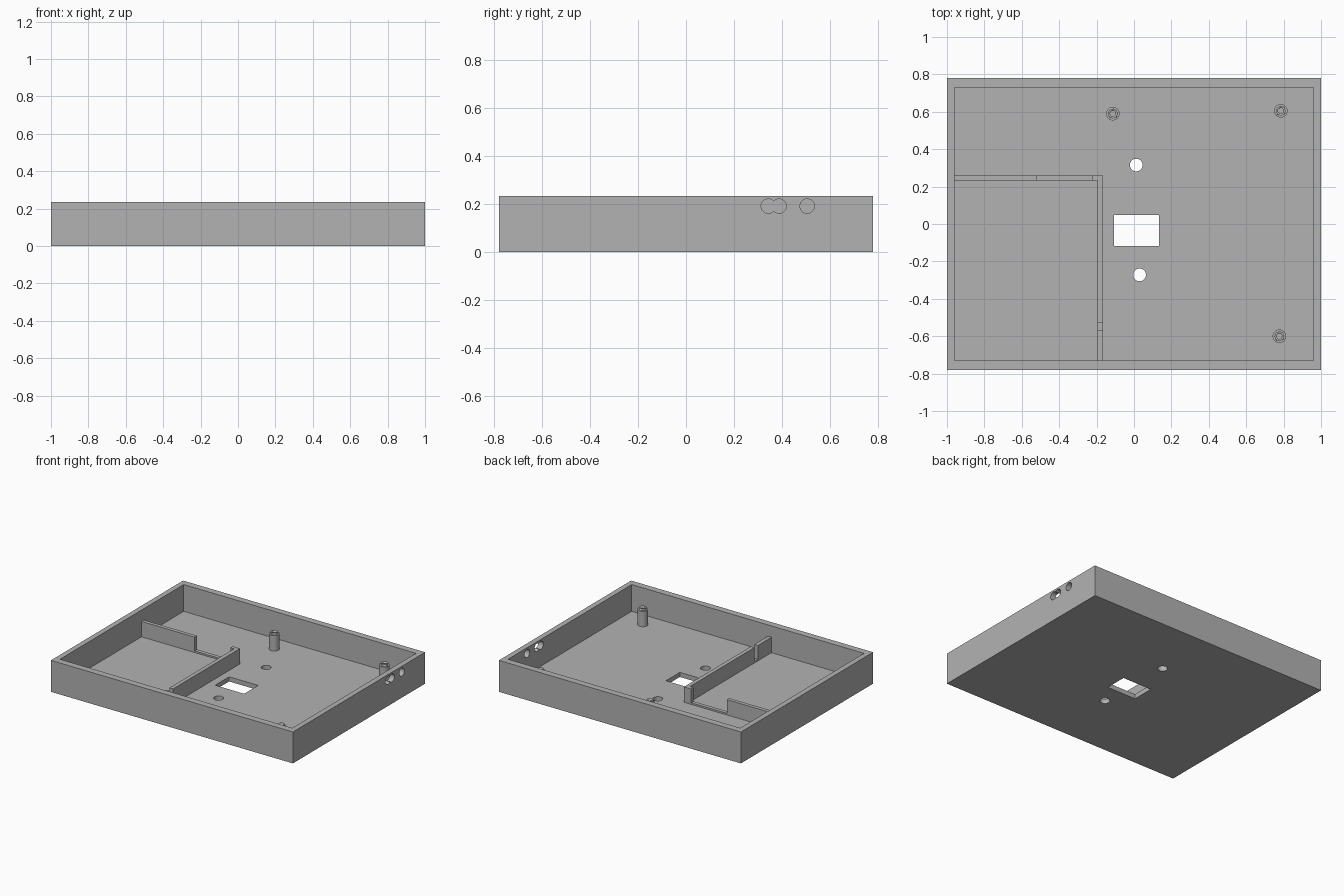
import bpy

cube = bpy.data.objects.get("Cube")
if cube:
    bpy.data.objects.remove(cube, do_unlink=True)

grey = bpy.data.materials.new("plain_grey")
grey.use_nodes = True
COLOUR = (0.45, 0.45, 0.45, 1)
grey.diffuse_color = COLOUR
grey.node_tree.nodes["Principled BSDF"].inputs["Base Color"].default_value = COLOUR

FLOOR, RIM, WALL_TOP, SILL = 0.035, 0.235, 0.15, 0.047


def box(name, x, y, z):
    """Box between the given (low, high) pairs."""
    spans = (x, y, z)
    bpy.ops.mesh.primitive_cube_add(size=1, location=[(a + b) / 2 for a, b in spans])
    ob = bpy.context.object
    ob.name = name
    ob.scale = [b - a for a, b in spans]
    bpy.ops.object.transform_apply(location=False, rotation=False, scale=True)
    ob.data.materials.append(grey)
    return ob


def cylinder(name, radius, depth, centre, rotation=(0, 0, 0)):
    bpy.ops.mesh.primitive_cylinder_add(vertices=32, radius=radius, depth=depth,
                                        location=centre, rotation=rotation)
    ob = bpy.context.object
    ob.name = name
    ob.data.materials.append(grey)
    bpy.ops.object.shade_smooth_by_angle()
    return ob


def combine(ob, other, operation="DIFFERENCE"):
    """Apply a boolean and remove the helper."""
    mod = ob.modifiers.new("cut", "BOOLEAN")
    mod.operation, mod.solver, mod.object = operation, "EXACT", other
    bpy.context.view_layer.objects.active = ob
    bpy.ops.object.modifier_apply(modifier=mod.name)
    bpy.data.objects.remove(other, do_unlink=True)


# Open tray
tray = box("tray", (-1, 1), (-0.78, 0.78), (0, RIM))
combine(tray, box("cavity", (-0.96, 0.96), (-0.73, 0.73), (FLOOR, 0.5)))

# Floor openings
combine(tray, box("window", (-0.107, 0.133), (-0.117, 0.048), (-0.1, 0.1)))
for x, y in ((0.012, 0.315), (0.03, -0.272)):
    combine(tray, cylinder("floor_hole", 0.034, 0.2, (x, y, 0)))

# Cable holes through the left wall
for y in (0.343, 0.388, 0.505):
    combine(tray, cylinder("cable_hole", 0.03, 0.2, (0.99, y, 0.192), (0, 1.5708, 0)))

# L-shaped partition with a wide gap and a narrow slot
partition = box("partition", (-0.97, -0.165), (-0.74, 0.26), (FLOOR - 0.01, WALL_TOP))
combine(partition, box("corner_space", (-1.1, -0.195), (-0.9, 0.232), (-0.1, 0.5)))
combine(partition, box("wide_gap", (-0.52, -0.225), (0.2, 0.3), (SILL, 0.5)))
combine(partition, box("narrow_slot", (-0.25, -0.1), (-0.57, -0.53), (SILL, 0.5)))
combine(tray, partition, "UNION")

# Hollow stepped mounting posts
for i, (x, y) in enumerate(((-0.113, 0.59), (0.785, 0.605), (0.777, -0.6))):
    post = cylinder("mounting_post_%d" % (i + 1), 0.036, 0.125, (x, y, 0.0875))
    combine(post, cylinder("collar", 0.025, 0.1, (x, y, 0.115)), "UNION")
    combine(post, cylinder("bore", 0.015, 0.2, (x, y, 0.14)))
